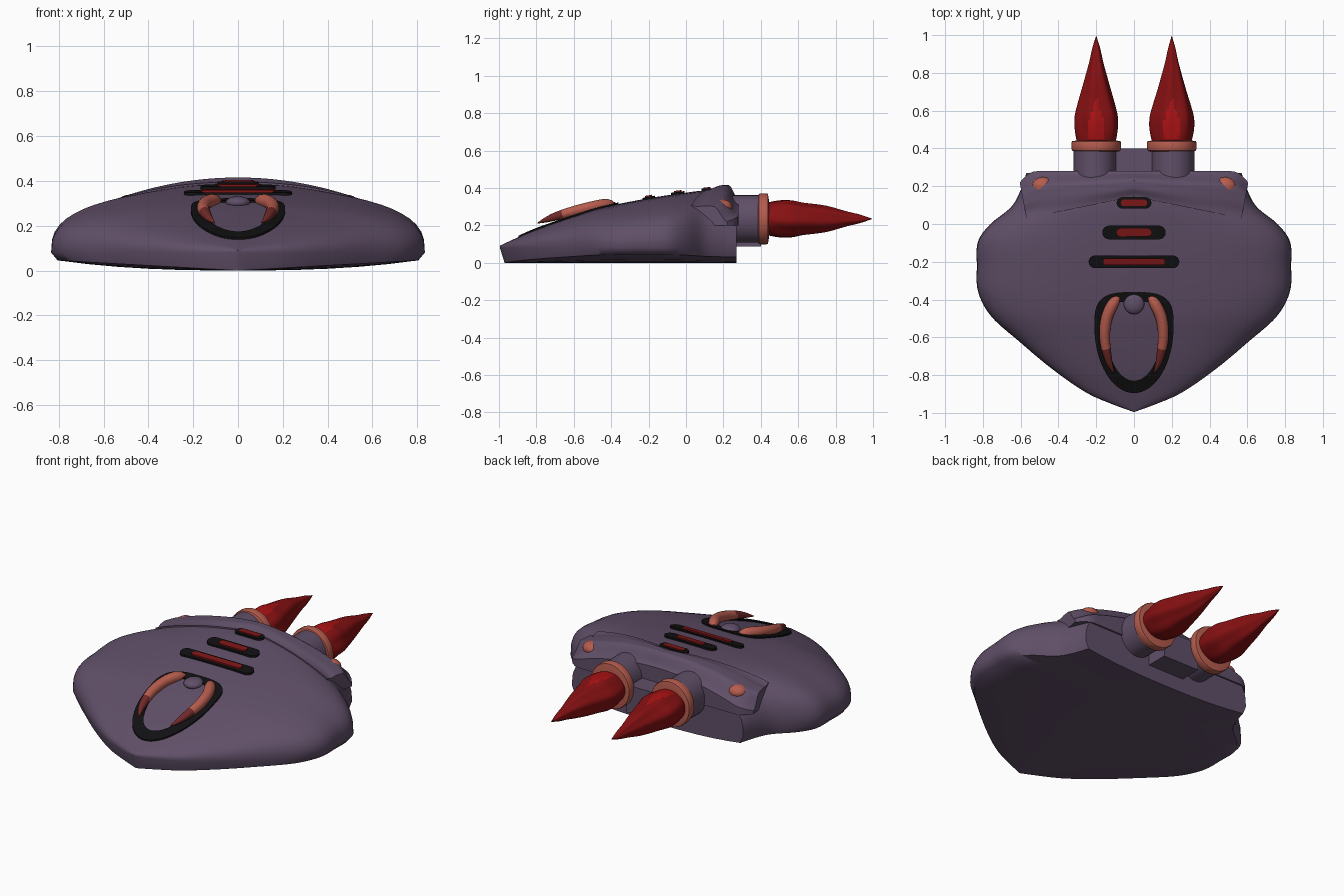
import bpy, bmesh, math
from mathutils import Vector

if "Cube" in bpy.data.objects:
    bpy.data.objects.remove(bpy.data.objects["Cube"])


def srgb(r, g, b):
    return tuple(((c / 255 + 0.055) / 1.055) ** 2.4 if c > 10 else c / 3294 for c in (r, g, b)) + (1,)


def material(name, *rgb):
    m = bpy.data.materials.new(name)
    m.diffuse_color = srgb(*rgb)
    m.use_nodes = True
    m.node_tree.nodes["Principled BSDF"].inputs["Base Color"].default_value = m.diffuse_color
    return m


PURPLE = material("purple_hull", 96, 79, 104)
BLACK = material("black_trim", 17, 16, 18)
SALMON = material("salmon", 182, 92, 78)
RED = material("slit_red", 125, 22, 22)
FLAME = material("flame_dark_red", 134, 16, 18)
BRIGHT = material("flame_bright_red", 172, 18, 20)
TIP = material("tusk_tip", 112, 42, 40)


def finish(name, verts, faces, mats, rule=None, angle=40):
    """Make a mesh object, clean it and colour its faces by a rule."""
    me = bpy.data.meshes.new(name)
    me.from_pydata(verts, [], faces)
    bm = bmesh.new()
    bm.from_mesh(me)
    bmesh.ops.remove_doubles(bm, verts=bm.verts, dist=0.0004)
    bmesh.ops.recalc_face_normals(bm, faces=bm.faces)
    bm.to_mesh(me)
    bm.free()
    for m in mats:
        me.materials.append(m)
    if rule:
        for p in me.polygons:
            p.material_index = rule(p.center)
    ob = bpy.data.objects.new(name, me)
    bpy.context.collection.objects.link(ob)
    bpy.ops.object.select_all(action="DESELECT")
    ob.select_set(True)
    bpy.context.view_layer.objects.active = ob
    bpy.ops.object.shade_smooth_by_angle(angle=math.radians(angle))
    return ob


def loft(rings, caps=True):
    """Join equal closed rings into vertices and faces."""
    n = len(rings[0])
    verts = [v for r in rings for v in r]
    faces = [(i * n + j, i * n + (j + 1) % n, (i + 1) * n + (j + 1) % n, (i + 1) * n + j)
             for i in range(len(rings) - 1) for j in range(n)]
    if caps:
        faces += [tuple(range(n)), tuple(range(len(verts) - n, len(verts)))]
    return verts, faces


def curve(keys, x):
    """Smooth interpolation through (x, value) keys."""
    x = min(max(x, keys[0][0]), keys[-1][0])
    i = max(k for k in range(len(keys) - 1) if keys[k][0] <= x)

    def slope(k):
        a, b = keys[max(k - 1, 0)], keys[min(k + 1, len(keys) - 1)]
        return (b[1] - a[1]) / (b[0] - a[0])
    (x0, v0), (x1, v1) = keys[i], keys[i + 1]
    h = x1 - x0
    t = (x - x0) / h
    return ((2 * t**3 - 3 * t**2 + 1) * v0 + (t**3 - 2 * t**2 + t) * h * slope(i)
            + (3 * t**2 - 2 * t**3) * v1 + (t**3 - t**2) * h * slope(i + 1))


def smooth(t):
    t = min(max(t, 0), 1)
    return t * t * (3 - 2 * t)


# Hull: half widths and ridge heights along y
WIDTH = [(-.995, .002), (-.96, .1), (-.9, .24), (-.77, .43), (-.62, .61), (-.49, .755), (-.36, .825),
         (-.22, .832), (-.09, .825), (0, .76), (.09, .65), (.18, .6), (.27, .57)]
RIDGE = [(-.995, .092), (-.89, .14), (-.78, .187), (-.6, .25), (-.46, .293), (-.2, .345), (0, .375),
         (.1, .386), (.2, .38), (.27, .335)]
RIM = 0.08


def surf(x, y):
    t = min(abs(x) / max(curve(WIDTH, y), 1e-4), 1)
    return RIM + (curve(RIDGE, y) - RIM) * (1 - t ** 2.3) ** 0.345


rings = []
N = 32
for i in range(61):
    y = -.995 + 1.265 * i / 60
    w = curve(WIDTH, y)
    back = 0.025 * min(max((-y - .6) / .39, 0), 1)
    ring = []
    for j in range(N + 1):                      # domed top
        x = w * math.sin(math.pi * (j / N - .5))
        ring.append((x, y, surf(x, y)))
    for j in range(13):                         # shallow underside
        t = 1 - j / 6
        ring.append((w * .965 * t, y + back, .045 * w / .83 * abs(t) ** 2.5))
    rings.append(ring)
finish("hull", *loft(rings), [PURPLE], angle=50)

# Raised rear panel
NU, NV = 48, 16
top = []
for i in range(NU + 1):
    u = 2 * i / NU - 1
    for j in range(NV + 1):
        s = j / NV
        x = u * (.57 + .035 * s)
        y0 = .145 - .115 * abs(u)
        y1 = .28 - .06 * max(0, (abs(u) - .85) / .15) ** 2
        y = y0 + (y1 - y0) * s
        crown = .415 - .105 * (x / .57) ** 2
        low = min(surf(x, y) + .008, crown)
        z = low + (crown - low) * smooth(s / .35) - .075 * smooth((s - .62) / .38)
        top.append((x, y, z))
M = NV + 1
faces = [(i * M + j, (i + 1) * M + j, (i + 1) * M + j + 1, i * M + j + 1) for i in range(NU) for j in range(NV)]
edge = ([i * M for i in range(NU)] + [NU * M + j for j in range(NV)]
        + [i * M + NV for i in range(NU, 0, -1)] + [j for j in range(NV, 0, -1)])
base = len(top)
verts = top + [(top[k][0], top[k][1], .2) for k in edge]
E = len(edge)
faces += [(edge[k], edge[(k + 1) % E], base + (k + 1) % E, base + k) for k in range(E)]
faces.append(tuple(range(base, base + E)))
finish("rear_panel", verts, faces, [PURPLE], angle=35)


def on_hull(points, lift):
    return [(x, y, surf(x, y) + lift) for x, y in points]


def capsule(cy, half, r, n=12):
    pts = []
    for sx, a0 in ((1, -90), (-1, 90)):
        for k in range(n + 1):
            a = math.radians(a0 + 180 * k / n)
            pts.append((sx * (half - r) + r * math.cos(a), cy + r * math.sin(a)))
    return pts


# Slits: black surrounds with red inlays
for tag, cy, bw, br, rw, rr in (("front", -.2, .24, .033, .165, .018), ("middle", -.045, .168, .036, .092, .02),
                                ("rear", .112, .092, .03, .07, .018)):
    for part, w, r, lift, mat in (("surround", bw, br, .012, BLACK), ("inlay", rw, rr, .018, RED)):
        pts = capsule(cy, w, r)
        finish(f"{tag}_slit_{part}", *loft([on_hull(pts, -.02), on_hull(pts, lift)]), [mat])


def egg(w, y_top, y_mid, y_low, n=64):
    """Egg outline: squarish at the rear, round at the front."""
    pts = []
    for k in range(n):
        c, s = math.cos(2 * math.pi * k / n), math.sin(2 * math.pi * k / n)
        p = .62 if s > 0 else 1
        x = w * math.copysign(abs(c) ** p, c)
        pts.append((x, y_mid + (y_top - y_mid) * s ** p if s > 0 else y_mid + (y_mid - y_low) * s))
    return pts


# Black ring around the tusks
outer, inner = egg(.21, -.36, -.54, -.895), egg(.15, -.41, -.54, -.83)
finish("tusk_ring", *loft([on_hull(outer, -.01), on_hull(outer, .008), on_hull(inner, .008),
                           on_hull(inner, -.01)], False), [BLACK])

# Tusks with dark tips
TX = [(-.795, .105), (-.72, .135), (-.6, .155), (-.5, .145), (-.43, .115), (-.385, .085)]
TZ = [(-.795, .212), (-.7, .247), (-.55, .288), (-.44, .31), (-.385, .312)]
TR = [(-.795, .002), (-.74, .016), (-.66, .025), (-.5, .03), (-.41, .028), (-.385, .012)]
for side, sx in (("left", -1), ("right", 1)):
    rings = []
    for i in range(28):
        y = -.795 + .41 * i / 27
        c = Vector((sx * curve(TX, y), y, curve(TZ, y)))
        d = Vector((sx * (curve(TX, y + .005) - curve(TX, y - .005)), .01,
                    curve(TZ, y + .005) - curve(TZ, y - .005))).normalized()
        a = d.cross(Vector((0, 0, 1))).normalized()
        b = a.cross(d)
        r = max(curve(TR, y), .002)
        rings.append([c + r * (a * math.cos(q * math.pi / 8) + b * math.sin(q * math.pi / 8)) for q in range(16)])
    finish(f"{side}_tusk", *loft(rings), [SALMON, TIP], lambda c: int(c.y < -.665))


def ball(name, loc, scale, mat):
    bpy.ops.mesh.primitive_uv_sphere_add(segments=32, ring_count=16, location=loc)
    ob = bpy.context.object
    ob.name, ob.scale = name, scale
    ob.data.materials.append(mat)
    bpy.ops.object.shade_smooth()


ball("nose_knob", (0, -.42, .302), (.055, .058, .03), PURPLE)


def lathe(name, cx, profile, sz, mat):
    """Round part along y from (y, radius) points, scaled in z."""
    rings = [[(cx + r * math.cos(k * math.pi / 20), y, .235 + sz * r * math.sin(k * math.pi / 20))
              for k in range(40)] for y, r in profile]
    finish(name, *loft(rings), [mat])


# Engines with collars and flames, plus studs
FR = [(.42, .1), (.48, .112), (.56, .114), (.63, .098), (.7, .078), (.78, .056), (.86, .035), (.93, .02), (.995, .001)]
for side, sx in (("left", -1), ("right", 1)):
    cx = sx * .2
    ball(f"{side}_stud", (sx * .483, .198, .3), (.056, .05, .038), SALMON)
    lathe(f"{side}_engine", cx + sx * .007, [(.1, .113), (.4, .113)], 1.12, PURPLE)
    lathe(f"{side}_collar", cx, [(.385, .12), (.39, .128), (.4, .131), (.43, .131), (.438, .128), (.443, .1)], 1.04, SALMON)
    rings = []
    for i in range(41):
        y = .42 + .575 * i / 40
        ring = []
        for k in range(48):
            a = k * math.pi / 24
            r = curve(FR, y) * (1 + .05 * math.sin(6 * a + sx * 5 * y) * smooth((y - .42) / .1))
            ring.append((cx + r * math.cos(a), y, .235 + r * (.84 + .25 * smooth((y - .6) / .2)) * math.sin(a)))
        rings.append(ring)

    def streak(c, cx=cx):
        return int(c.z > .25 and .45 < c.y < .67 and abs(c.x - cx) < .042 * (1 - smooth((c.y - .5) / .18)) + .004)
    finish(f"{side}_flame", *loft(rings), [FLAME, BRIGHT], streak)

# Block between the engines
bpy.ops.mesh.primitive_cube_add(size=1, location=(0, .3, .17))
block = bpy.context.object
block.name, block.scale = "engine_block", (.24, .2, .165)
block.data.materials.append(PURPLE)
